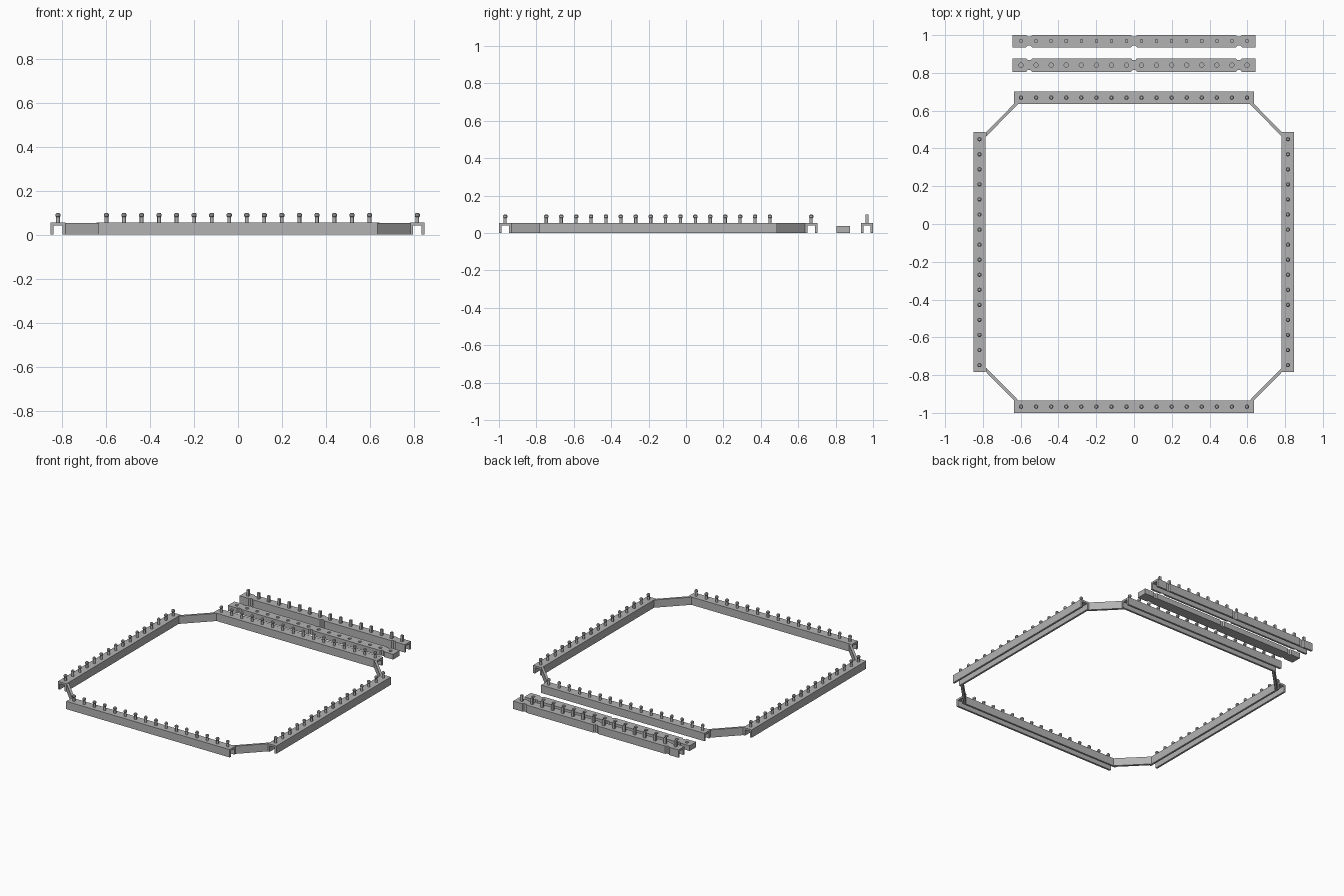
import bpy
import bmesh
import math
from mathutils import Vector, Matrix

if "Cube" in bpy.data.objects:
    bpy.data.objects.remove(bpy.data.objects["Cube"], do_unlink=True)

grey = bpy.data.materials.new("mid grey")
grey.use_nodes = True
grey.diffuse_color = (0.45, 0.45, 0.45, 1)
grey.node_tree.nodes["Principled BSDF"].inputs["Base Color"].default_value = (0.45, 0.45, 0.45, 1)

RAIL_H, RAIL_W, WALL = 0.055, 0.066, 0.0135
PINS, PITCH = 16, 0.0797
PIN_TOP = 0.098


def add_object(name, bm):
    bmesh.ops.recalc_face_normals(bm, faces=bm.faces)
    mesh = bpy.data.meshes.new(name)
    bm.to_mesh(mesh)
    bm.free()
    mesh.materials.append(grey)
    obj = bpy.data.objects.new(name, mesh)
    bpy.context.collection.objects.link(obj)
    return obj


def extrude(bm, points, direction):
    """Closed prism from an outline."""
    face = bm.faces.new([bm.verts.new(p) for p in points])
    top = bmesh.ops.extrude_face_region(bm, geom=[face])
    moved = [v for v in top["geom"] if isinstance(v, bmesh.types.BMVert)]
    bmesh.ops.translate(bm, verts=moved, vec=Vector(direction))
    bm.normal_update()
    # put the start cap back if the extrusion consumed it
    bmesh.ops.holes_fill(bm, edges=[e for e in bm.edges if e.is_boundary])


def channel(name, length, centre, turned=False):
    """Downward-open U section along x, or along y when turned."""
    a, b = RAIL_W / 2, RAIL_W / 2 - WALL
    inner = RAIL_H - WALL
    section = [(-a, 0), (-b, 0), (-b, inner), (b, inner), (b, 0), (a, 0), (a, RAIL_H), (-a, RAIL_H)]
    bm = bmesh.new()
    extrude(bm, [(-length / 2, y, z) for y, z in section], (length, 0, 0))
    spin = Matrix.Rotation(math.pi / 2 if turned else 0, 4, "Z")
    bmesh.ops.transform(bm, matrix=Matrix.Translation((*centre, 0)) @ spin, verts=bm.verts)
    return add_object(name, bm)


def pin_places(centre, turned=False):
    for i in range(PINS):
        d = (i - (PINS - 1) / 2) * PITCH
        yield (centre[0], centre[1] + d) if turned else (centre[0] + d, centre[1])


def cylinder(bm, x, y, z0, z1, r0, r1=None, sides=12):
    bmesh.ops.create_cone(bm, cap_ends=True, segments=sides, radius1=r0,
                          radius2=r0 if r1 is None else r1, depth=z1 - z0,
                          matrix=Matrix.Translation((x, y, (z0 + z1) / 2)))


def round_pins(name, centre, turned=False):
    bm = bmesh.new()
    for x, y in pin_places(centre, turned):
        cylinder(bm, x, y, RAIL_H - 0.002, 0.082, 0.0085)
        # rounded head
        cylinder(bm, x, y, 0.080, 0.084, 0.0085, 0.0115)
        cylinder(bm, x, y, 0.084, 0.093, 0.0115)
        cylinder(bm, x, y, 0.093, PIN_TOP, 0.0115, 0.007)
    obj = add_object(name, bm)
    for poly in obj.data.polygons:
        poly.use_smooth = abs(poly.normal.z) < 0.1
    return obj


def cut(obj, bm):
    """Subtract the cutter and keep only the finished mesh."""
    cutter = add_object("cutter", bm)
    cutter.hide_render = True
    mod = obj.modifiers.new("cut", "BOOLEAN")
    mod.operation, mod.solver, mod.object = "DIFFERENCE", "EXACT", cutter
    bpy.context.view_layer.update()
    graph = bpy.context.evaluated_depsgraph_get()
    result = bpy.data.meshes.new_from_object(obj.evaluated_get(graph))
    obj.modifiers.clear()
    obj.data = result
    bpy.data.objects.remove(cutter, do_unlink=True)


def notches(bm, y, half_width):
    """Tapered side notches at the middle and near both ends."""
    for x in (-0.555, 0, 0.555):
        for s in (-1, 1):
            edge, deep = y + s * (half_width + 0.004), y + s * (half_width - 0.009)
            extrude(bm, [(x - 0.02, edge, -0.01), (x + 0.02, edge, -0.01),
                         (x + 0.008, deep, -0.01), (x - 0.008, deep, -0.01)], (0, 0, 0.1))


# Frame of four rails with pins
rails = {
    "front_rail": ((0, -0.967), False),
    "back_rail": ((0, 0.669), False),
    "left_rail": ((0.815, -0.149), True),
    "right_rail": ((-0.818, -0.149), True),
}
for rail, (centre, turned) in rails.items():
    channel(rail, 1.27, centre, turned)
    round_pins(rail + "_pins", centre, turned)

# Diagonal corner braces joining the inner walls
MID_Y, T = -0.149, 0.023
for side, sx in (("left", 1), ("right", -1)):
    for end, sy in (("front", -1), ("back", 1)):
        outline = [(0.635, 0.785), (0.783, 0.635), (0.783, 0.635 - T), (0.635 - T, 0.785)]
        bm = bmesh.new()
        extrude(bm, [(sx * x, MID_Y + sy * y, 0) for x, y in outline], (0, 0, RAIL_H - 0.001))
        add_object(f"{end}_{side}_brace", bm)

# Loose flat bar with blind holes and notches
BAR_Y, BAR_W, BAR_L, BAR_H = 0.841, 0.072, 1.285, 0.037
bm = bmesh.new()
bmesh.ops.create_cube(bm, size=1, matrix=Matrix.Translation((0, BAR_Y, BAR_H / 2))
                      @ Matrix.Diagonal((BAR_L, BAR_W, BAR_H, 1)))
bar = add_object("loose_flat_bar", bm)
bm = bmesh.new()
notches(bm, BAR_Y, BAR_W / 2)
for x, y in pin_places((0, BAR_Y)):
    cylinder(bm, x, y, 0.012, 0.06, 0.0115)
cut(bar, bm)

# Loose channel with notches and slim square pins
LOOSE_Y = 0.968
loose = channel("loose_channel", BAR_L, (0, LOOSE_Y))
bm = bmesh.new()
notches(bm, LOOSE_Y, RAIL_W / 2)
cut(loose, bm)
bm = bmesh.new()
for x, y in pin_places((0, LOOSE_Y)):
    height = PIN_TOP - RAIL_H + 0.002
    bmesh.ops.create_cube(bm, size=1, matrix=Matrix.Translation((x, y, PIN_TOP - height / 2))
                          @ Matrix.Diagonal((0.016, 0.015, height, 1)))
add_object("loose_channel_pins", bm)
